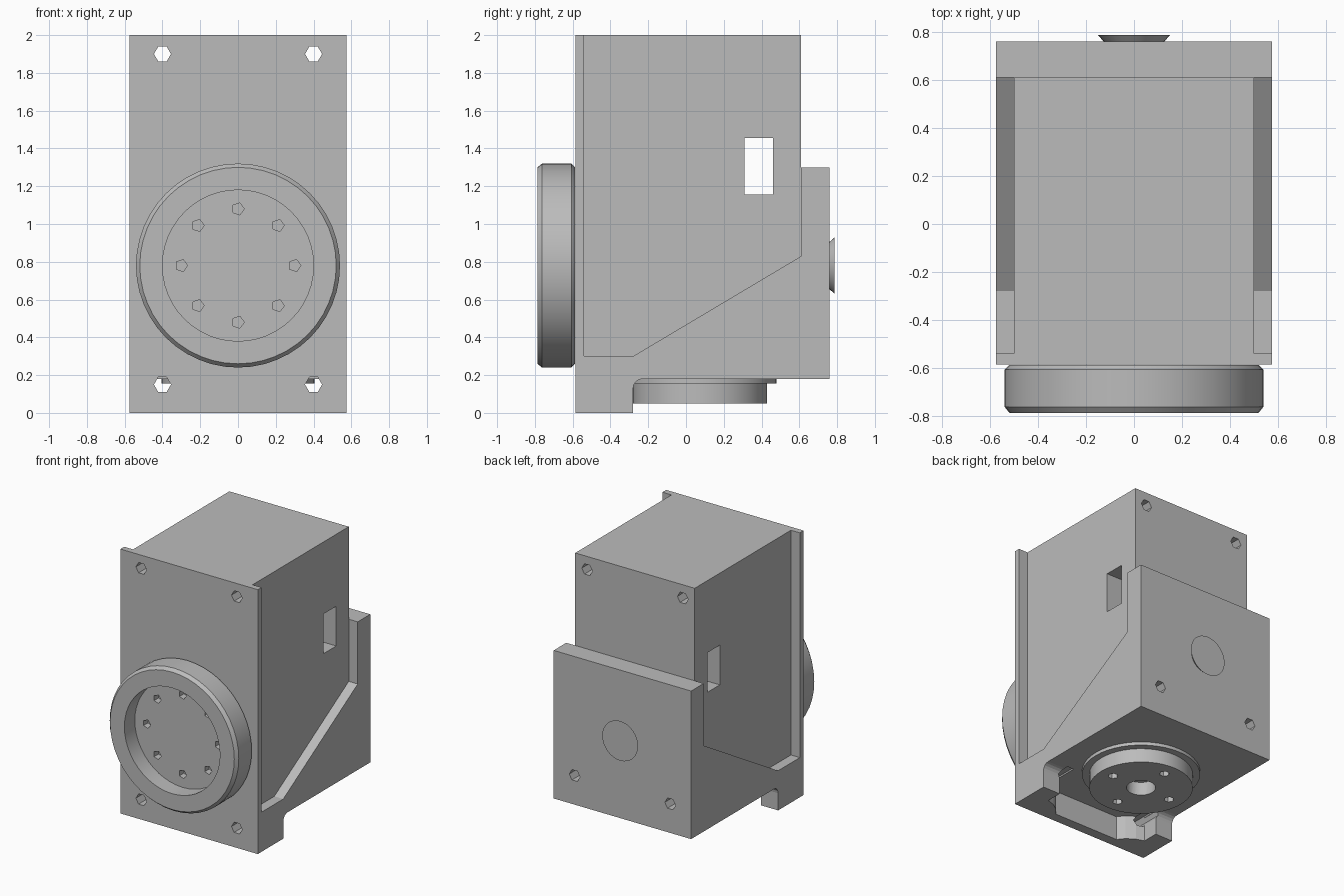
import bpy, bmesh
from math import pi, cos, sin
from mathutils import Matrix, Vector

if "Cube" in bpy.data.objects:
    bpy.data.objects.remove(bpy.data.objects["Cube"])

grey = bpy.data.materials.new("light_grey")
grey.use_nodes = True
colour = (0.5, 0.5, 0.5, 1)
grey.diffuse_color = colour
grey.node_tree.nodes["Principled BSDF"].inputs["Base Color"].default_value = colour

TO_Y = Matrix.Rotation(pi / 2, 4, 'X')      # local z becomes -y
WHEEL_Z, HORN_Y = 0.78, 0.075


def finish(name, bm):
    bmesh.ops.recalc_face_normals(bm, faces=bm.faces)
    mesh = bpy.data.meshes.new(name)
    bm.to_mesh(mesh)
    bm.free()
    mesh.materials.append(grey)
    ob = bpy.data.objects.new(name, mesh)
    bpy.context.collection.objects.link(ob)
    return ob


def prism(name, points, push):
    """Extrude a flat outline along a vector."""
    bm = bmesh.new()
    face = bm.faces.new([bm.verts.new(p) for p in points])
    new = bmesh.ops.extrude_face_region(bm, geom=[face])["geom"]
    bmesh.ops.translate(bm, vec=push, verts=[v for v in new if isinstance(v, bmesh.types.BMVert)])
    return finish(name, bm)


def box(name, x0, x1, y0, y1, z0, z1):
    pts = [(x0, y0, z0), (x1, y0, z0), (x1, y1, z0), (x0, y1, z0)]
    return prism(name, pts, (0, 0, z1 - z0))


def lathe(name, profile, centre, matrix=Matrix(), sides=48):
    """Spin (radius, height) points, closed at the axis, about local z."""
    bm = bmesh.new()
    verts = [bm.verts.new((r, 0, h)) for r, h in profile]
    edges = [bm.edges.new(pair) for pair in zip(verts, verts[1:])]
    bmesh.ops.spin(bm, geom=verts + edges, cent=(0, 0, 0), axis=(0, 0, 1), angle=2 * pi, steps=sides)
    bmesh.ops.remove_doubles(bm, verts=bm.verts, dist=0.0005)
    bm.transform(Matrix.Translation(centre) @ matrix)
    return finish(name, bm)


def drill(centre, radius, length, matrix=Matrix(), sides=6):
    profile = [(0, -length / 2), (radius, -length / 2), (radius, length / 2), (0, length / 2)]
    return lathe("cutter", profile, centre, matrix, sides)


def boolean(target, tools, operation='DIFFERENCE'):
    bpy.context.view_layer.objects.active = target
    for tool in tools:
        mod = target.modifiers.new("cut", 'BOOLEAN')
        mod.operation, mod.object, mod.solver = operation, tool, 'EXACT'
        bpy.ops.object.modifier_apply(modifier=mod.name)
        bpy.data.objects.remove(tool)


def smooth(ob):
    bpy.ops.object.select_all(action='DESELECT')
    ob.select_set(True)
    bpy.context.view_layer.objects.active = ob
    bpy.ops.object.shade_smooth_by_angle(angle=0.5)


# Wide frame: front plate, sloped side walls, back plate and front foot
fillet = [(-0.23 - 0.05 * sin(a), 0.13 + 0.05 * cos(a)) for a in (0, pi / 8, pi / 4, 3 * pi / 8, pi / 2)]
side = [(-0.585, 0), (-0.585, 2), (-0.54, 2), (-0.54, 0.3), (-0.28, 0.3), (0.61, 0.83),
        (0.61, 1.3), (0.76, 1.3), (0.76, 0.18)] + fillet + [(-0.28, 0)]
frame = prism("housing", [(-0.575, y, z) for y, z in side], (1.15, 0, 0))

# Narrower main body
body = box("body", -0.5, 0.5, -0.56, 0.61, 0.25, 2)
boolean(frame, [body], 'UNION')

# Side window, foot notch and screw holes
notch = [(0.43, -0.2), (0.43, -0.4), (0.37, -0.42), (0.31, -0.46), (0.27, -0.51)]
notch += [(-x, y) for x, y in reversed(notch)]
cutters = [box("cutter", -0.7, 0.7, 0.31, 0.46, 1.155, 1.455),
           prism("cutter", [(x, y, -0.1) for x, y in notch], (0, 0, 0.28))]
for x in (-0.4, 0.4):
    cutters += [drill((x, 0, 1.9), 0.045, 1.6, TO_Y),
                drill((x, -0.45, 0.15), 0.045, 0.5, TO_Y),
                drill((x, 0.76, 0.4), 0.045, 0.3, TO_Y)]
boolean(frame, cutters)

# Front output wheel with a recessed dial
wheel = lathe("front_wheel", [(0, 0), (0.52, 0), (0.54, 0.02), (0.54, 0.175), (0.52, 0.2),
                              (0.4, 0.2), (0.4, 0.075), (0, 0.075)], (0, -0.587, WHEEL_Z), TO_Y)
boolean(wheel, [drill((0.3 * cos(i * pi / 4), -0.66, WHEEL_Z + 0.3 * sin(i * pi / 4)), 0.033, 0.1, TO_Y, 5)
                for i in range(8)])
smooth(wheel)

# Bottom horn disc on its flange
horn = lathe("bottom_horn", [(0, 0.19), (0.405, 0.19), (0.405, 0.155), (0.355, 0.155),
                             (0.355, 0.05), (0, 0.05)], (0, HORN_Y, 0))
holes = [drill((0, HORN_Y, 0.05), 0.1, 0.2, sides=24)]
holes += [drill((0.25 * cos(a), HORN_Y + 0.25 * sin(a), 0.05), 0.035, 0.16)
          for a in (0, pi / 2, pi, 3 * pi / 2)]
boolean(horn, holes)
smooth(horn)

# Flared pivot cap on the back plate
cap = lathe("back_cap", [(0, 0), (0.15, 0), (0.118, 0.035), (0, 0.035)], (0, 0.787, WHEEL_Z), TO_Y, 32)
smooth(cap)
